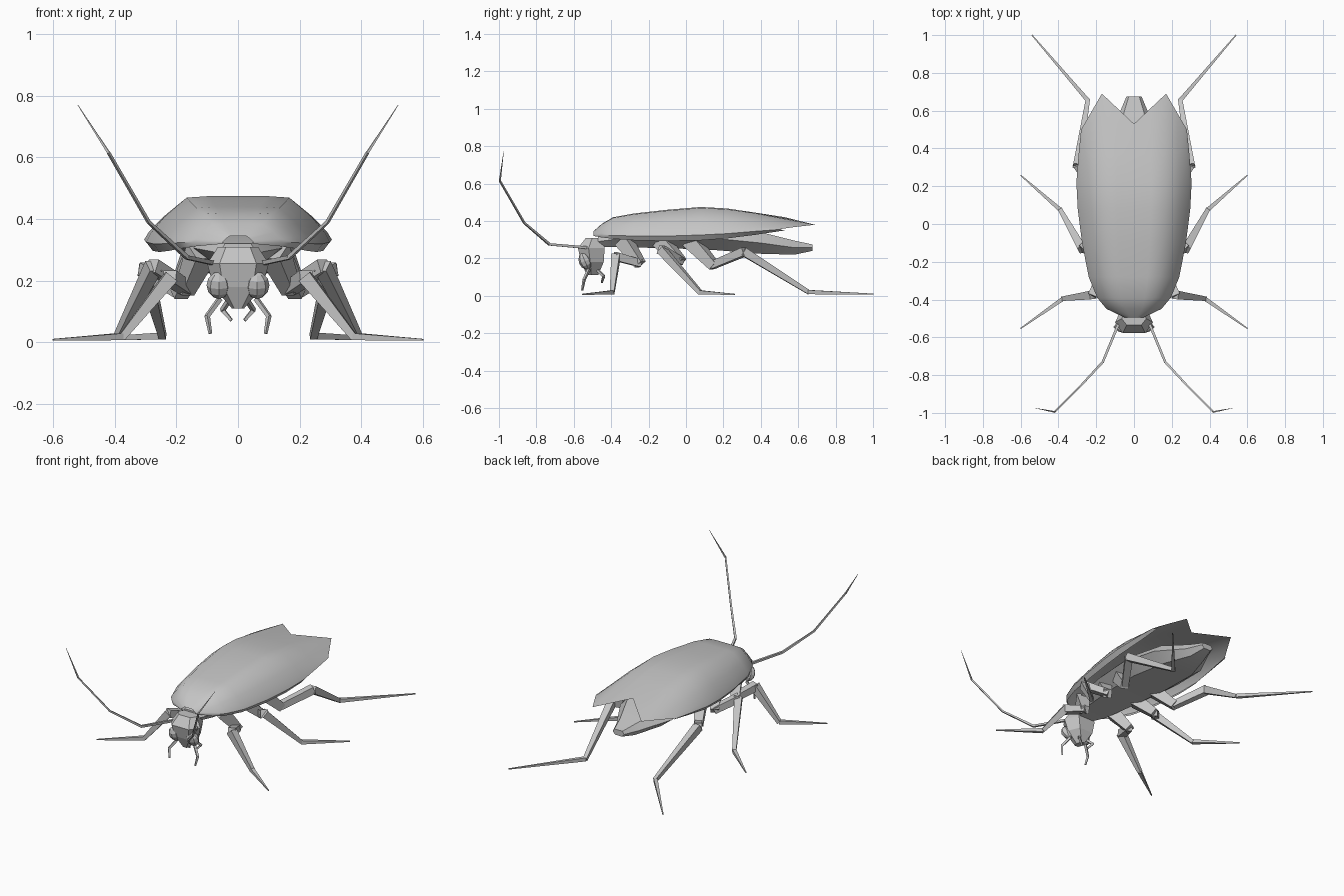
import bpy, bmesh, math
from mathutils import Vector, Matrix

cube = bpy.data.objects.get("Cube")
if cube:
    bpy.data.objects.remove(cube, do_unlink=True)

grey = bpy.data.materials.new("plain_grey")
grey.use_nodes = True
COLOUR = (0.56, 0.56, 0.56, 1)
grey.diffuse_color = COLOUR
grey.node_tree.nodes["Principled BSDF"].inputs["Base Color"].default_value = COLOUR


def finish(bm, name, angle):
    """Turn one half into an object mirrored across x."""
    bmesh.ops.recalc_face_normals(bm, faces=bm.faces)
    mesh = bpy.data.meshes.new(name)
    bm.to_mesh(mesh)
    bm.free()
    mesh.materials.append(grey)
    obj = bpy.data.objects.new(name, mesh)
    bpy.context.collection.objects.link(obj)
    mod = obj.modifiers.new("Mirror", 'MIRROR')
    mod.use_clip = True
    bpy.ops.object.select_all(action='DESELECT')
    obj.select_set(True)
    bpy.context.view_layer.objects.active = obj
    if angle:
        bpy.ops.object.shade_smooth_by_angle(angle=math.radians(angle))
    return obj


def loft(name, rows, caps, angle):
    """Skin a half body through rows of points."""
    bm = bmesh.new()
    grid = [[bm.verts.new(p) for p in row] for row in rows]
    for a, b in zip(grid, grid[1:]):
        for i in range(len(a) - 1):
            bm.faces.new((a[i], a[i + 1], b[i + 1], b[i]))
    if caps:
        bm.faces.new(grid[0])
        bm.faces.new(grid[-1])
    return finish(bm, name, angle)


def limb(name, path, radii, sides=4):
    """Jointed limb of tapered segments; radii holds (start, end) for each."""
    bm = bmesh.new()
    for a, b, (r1, r2) in zip(path, path[1:], radii):
        a, b = Vector(a), Vector(b)
        d = b - a
        length = d.length + 0.5 * min(r1, r2)
        place = Matrix.Translation((a + b) / 2) @ d.to_track_quat('Z', 'Y').to_matrix().to_4x4()
        place = place @ Matrix.Rotation(math.pi / sides, 4, 'Z')
        bmesh.ops.create_cone(bm, cap_ends=True, segments=sides, radius1=r1,
                              radius2=r2, depth=length, matrix=place)
    return finish(bm, name, 0)


# wing shell: (y, half width, top z, rim z)
stations = [(-0.495, 0.05, 0.345, 0.32), (-0.45, 0.145, 0.385, 0.312),
            (-0.39, 0.195, 0.42, 0.305), (-0.28, 0.24, 0.44, 0.297),
            (-0.1, 0.275, 0.46, 0.293), (0.08, 0.298, 0.475, 0.297),
            (0.22, 0.305, 0.467, 0.307), (0.37, 0.293, 0.445, 0.326)]
section = [(0, 1), (0.3, 1), (0.56, 0.97), (0.8, 0.62), (0.95, 0.32), (1, 0.16), (0.93, 0)]
rows = [[(w * f, y, low + (top - low) * h) for f, h in section] for y, w, top, low in stations]
# notched rear edge with one point on each side
tail = []
for f, h in section:
    x = 0.28 * f
    if f <= 0.6:
        t = f / 0.56
        tail.append((0.17 * t, 0.53 + 0.16 * t, 0.42 - 0.04 * t))
    else:
        t = (f - 0.56) / 0.44
        tail.append((0.17 + 0.11 * t, 0.69 - 0.19 * t, 0.38 - 0.03 * (1 - h)))
loft("wing_shell", rows + [tail], False, 40)

# underbody: (y, half width, top z, bottom z)
trunk = [(-0.47, 0.06, 0.32, 0.26), (-0.36, 0.14, 0.35, 0.26), (-0.1, 0.19, 0.37, 0.255),
         (0.15, 0.21, 0.37, 0.245), (0.4, 0.18, 0.34, 0.225), (0.58, 0.08, 0.295, 0.22),
         (0.675, 0.04, 0.275, 0.24)]
loft("underbody", [[(0, y, t), (w * 0.7, y, t), (w, y, (t + b) / 2), (w * 0.6, y, b), (0, y, b)]
                   for y, w, t, b in trunk], True, 25)

# head: (z, half width, front y, back y)
skull = [(0.31, 0.065, -0.535, -0.45), (0.255, 0.1, -0.578, -0.435),
         (0.18, 0.08, -0.56, -0.44), (0.11, 0.02, -0.53, -0.47)]
loft("head", [[(0, f, z), (w * 0.6, f, z), (w, f * 0.6 + b * 0.4, z), (w * 0.6, b, z), (0, b, z)]
              for z, w, f, b in skull], True, 0)

# bulging eyes
bm = bmesh.new()
bmesh.ops.create_uvsphere(
    bm, u_segments=8, v_segments=6, radius=1,
    matrix=Matrix.Translation((0.062, -0.54, 0.185)) @ Matrix.Rotation(0.4, 4, 'X')
    @ Matrix.Diagonal((0.04, 0.033, 0.046, 1)))
finish(bm, "eyes", 0)

# feelers and mouthparts
limb("antennae",
     [(0.07, -0.5, 0.255), (0.165, -0.73, 0.275), (0.29, -0.865, 0.39),
      (0.42, -0.995, 0.615), (0.52, -0.975, 0.77)],
     [(0.01, 0.009), (0.009, 0.007), (0.007, 0.006), (0.006, 0.001)])
limb("front_palps",
     [(0.06, -0.52, 0.14), (0.1, -0.545, 0.085), (0.09, -0.555, 0.03)],
     [(0.01, 0.009), (0.009, 0.006)])
limb("rear_palps",
     [(0.03, -0.47, 0.135), (0.05, -0.44, 0.105), (0.022, -0.45, 0.072)],
     [(0.01, 0.009), (0.009, 0.006)])

# three pairs of legs, from body to foot
thick = [(0.055, 0.035), (0.028, 0.032), (0.032, 0.016), (0.016, 0.004)]
legs = {
    "front_legs": [(0.12, -0.33, 0.29), (0.17, -0.25, 0.175), (0.22, -0.375, 0.21),
                   (0.375, -0.395, 0.018), (0.6, -0.553, 0.008)],
    "middle_legs": [(0.12, -0.13, 0.29), (0.18, -0.03, 0.185), (0.275, -0.13, 0.245),
                    (0.39, 0.075, 0.018), (0.6, 0.258, 0.008)],
    "hind_legs": [(0.13, 0.03, 0.29), (0.19, 0.145, 0.165), (0.3, 0.31, 0.235),
                  (0.245, 0.655, 0.02), (0.54, 1.0, 0.009)],
}
for name, path in legs.items():
    limb(name, path, thick)
